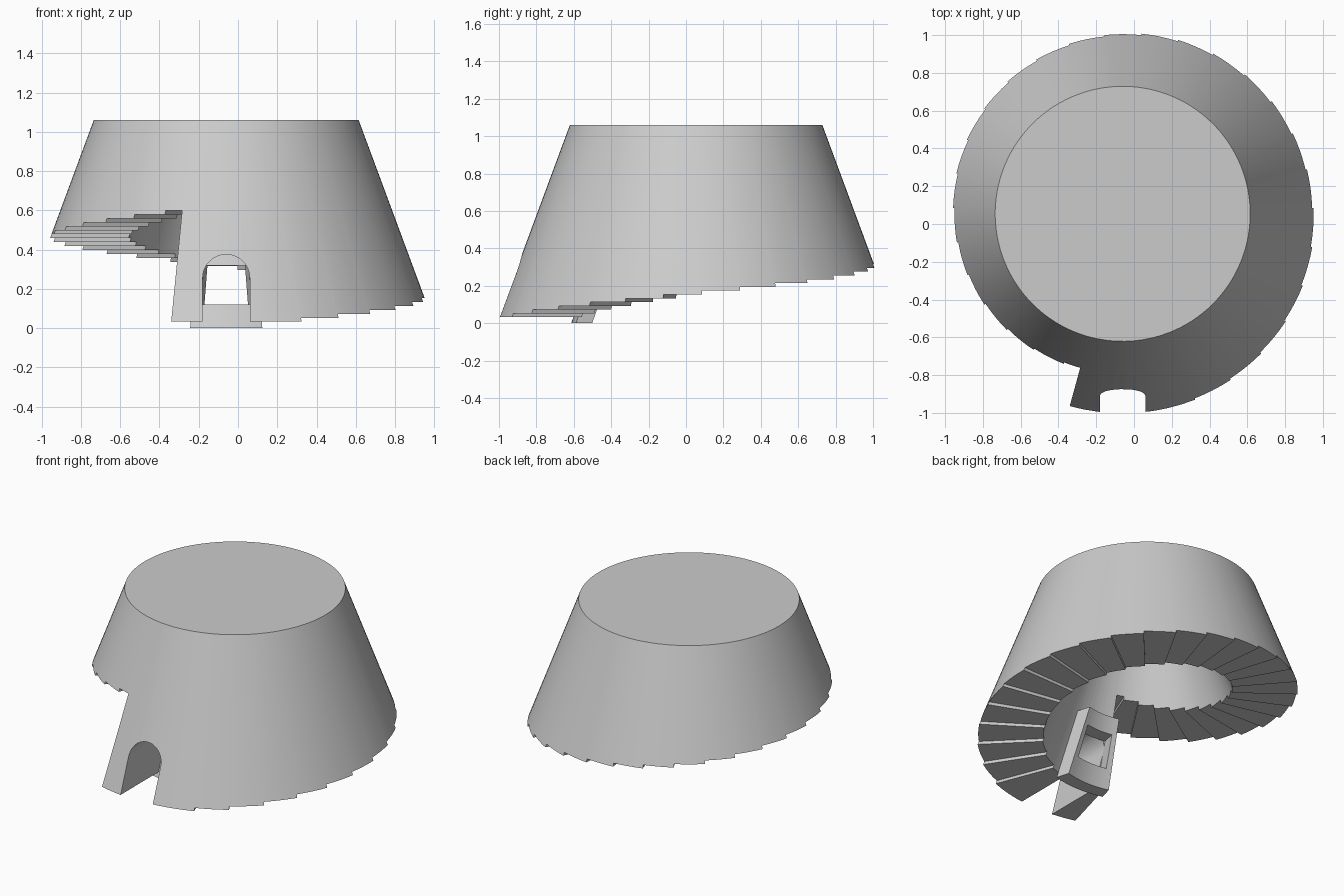
import bpy, bmesh
from math import radians, cos, sin, pi

if "Cube" in bpy.data.objects:
    bpy.data.objects.remove(bpy.data.objects["Cube"])

CX, CY, TOP, CEIL, WALL = -0.06, 0.054, 1.06, 0.95, 0.40
STEPS, A0, ASTEP, ZSTEP = 28, -68.7, 11.75, 0.0203


def outer(z):
    return 0.675 + 0.371 * (TOP - z)


def point(r, deg, z):
    a = radians(deg)
    return (CX + r * cos(a), CY + r * sin(a), z)


def finish(bm, name, smooth=True):
    bmesh.ops.remove_doubles(bm, verts=bm.verts, dist=1e-5)
    bmesh.ops.recalc_face_normals(bm, faces=bm.faces)
    me = bpy.data.meshes.new(name)
    bm.to_mesh(me)
    bm.free()
    ob = bpy.data.objects.new(name, me)
    bpy.context.collection.objects.link(ob)
    if smooth:
        bpy.ops.object.select_all(action='DESELECT')
        bpy.context.view_layer.objects.active = ob
        ob.select_set(True)
        bpy.ops.object.shade_smooth_by_angle(angle=radians(25))
    return ob


def face(bm, pts):
    return bm.faces.new([bm.verts.new(p) for p in pts])


# Arched doorway cutter
bm = bmesh.new()
prof = [(-0.12, -0.1)] + [(-0.12 * cos(pi * i / 24), 0.255 + 0.12 * sin(pi * i / 24))
                          for i in range(25)] + [(0.12, -0.1)]
f = face(bm, [(CX + x, -1.2, z) for x, z in prof])
ext = bmesh.ops.extrude_face_region(bm, geom=[f])
bmesh.ops.translate(bm, vec=(0, 0.8, 0), verts=[v for v in ext['geom'] if isinstance(v, bmesh.types.BMVert)])
cutter = finish(bm, "doorway_cutter", False)
cutter.hide_render = True
cutter.hide_set(True)

# Tapered tower whose underside climbs around as a spiral of steps
cols = []
END = 254.6
start = END - 360
for i in range(3):
    w = (A0 - start) / 9
    cols += [(start + (3 * i + j) * w, start + (3 * i + j + 1) * w, 0.033) for j in range(3)]
for k in range(STEPS):
    lo = A0 + k * ASTEP
    hi = END if k == STEPS - 1 else lo + ASTEP
    w = (hi - lo) / 4
    cols += [(lo + j * w, lo + (j + 1) * w, 0.052 + k * ZSTEP) for j in range(4)]

bm = bmesh.new()
n = len(cols)
for i, (a, b, z) in enumerate(cols):
    zp, zn = cols[i - 1][2], cols[(i + 1) % n][2]
    for rad, top in ((outer, TOP), (lambda h: outer(h) - WALL, CEIL)):
        pts = [(a, z), (b, z)]
        if zn > z + 1e-4:
            pts.append((b, zn))
        pts += [(b, top), (a, top)]
        if zp > z + 1e-4:
            pts.append((a, zp))
        face(bm, [point(rad(h), d, h) for d, h in pts])
    # tread underside
    face(bm, [point(outer(z), a, z), point(outer(z), b, z),
              point(outer(z) - WALL, b, z), point(outer(z) - WALL, a, z)])
    # riser
    if abs(zn - z) > 1e-4:
        face(bm, [point(outer(z), b, z), point(outer(zn), b, zn),
                  point(outer(zn) - WALL, b, zn), point(outer(z) - WALL, b, z)])
# roof and ceiling
face(bm, [point(outer(TOP), c[0], TOP) for c in cols])
face(bm, [point(outer(CEIL) - WALL, c[0], CEIL) for c in cols])
tower = finish(bm, "tower_wall")
mod = tower.modifiers.new("doorway", 'BOOLEAN')
mod.operation = 'DIFFERENCE'
mod.solver = 'EXACT'
mod.object = cutter

# Curved inner frame: sill, lintel and two posts
bm = bmesh.new()


def sector(h0, h1, z0, z1, count):
    def ring(deg):
        o0, o1 = outer(z0) - WALL, outer(z1) - WALL
        return [point(o0, deg, z0), point(o1, deg, z1),
                point(o1 - 0.09, deg, z1), point(o0 - 0.09, deg, z0)]
    rings = [ring(-90 + h0 + (h1 - h0) * i / count) for i in range(count + 1)]
    for p, q in zip(rings, rings[1:]):
        for j in range(4):
            m = (j + 1) % 4
            face(bm, [p[j], q[j], q[m], p[m]])
    face(bm, rings[0])
    face(bm, rings[-1])


sector(-16, 16, 0.0, 0.12, 8)
sector(-16, 16, 0.32, 0.42, 8)
for s in (-1, 1):
    sector(s * 12, s * 16, 0.12, 0.32, 1)
finish(bm, "inner_door_frame")
